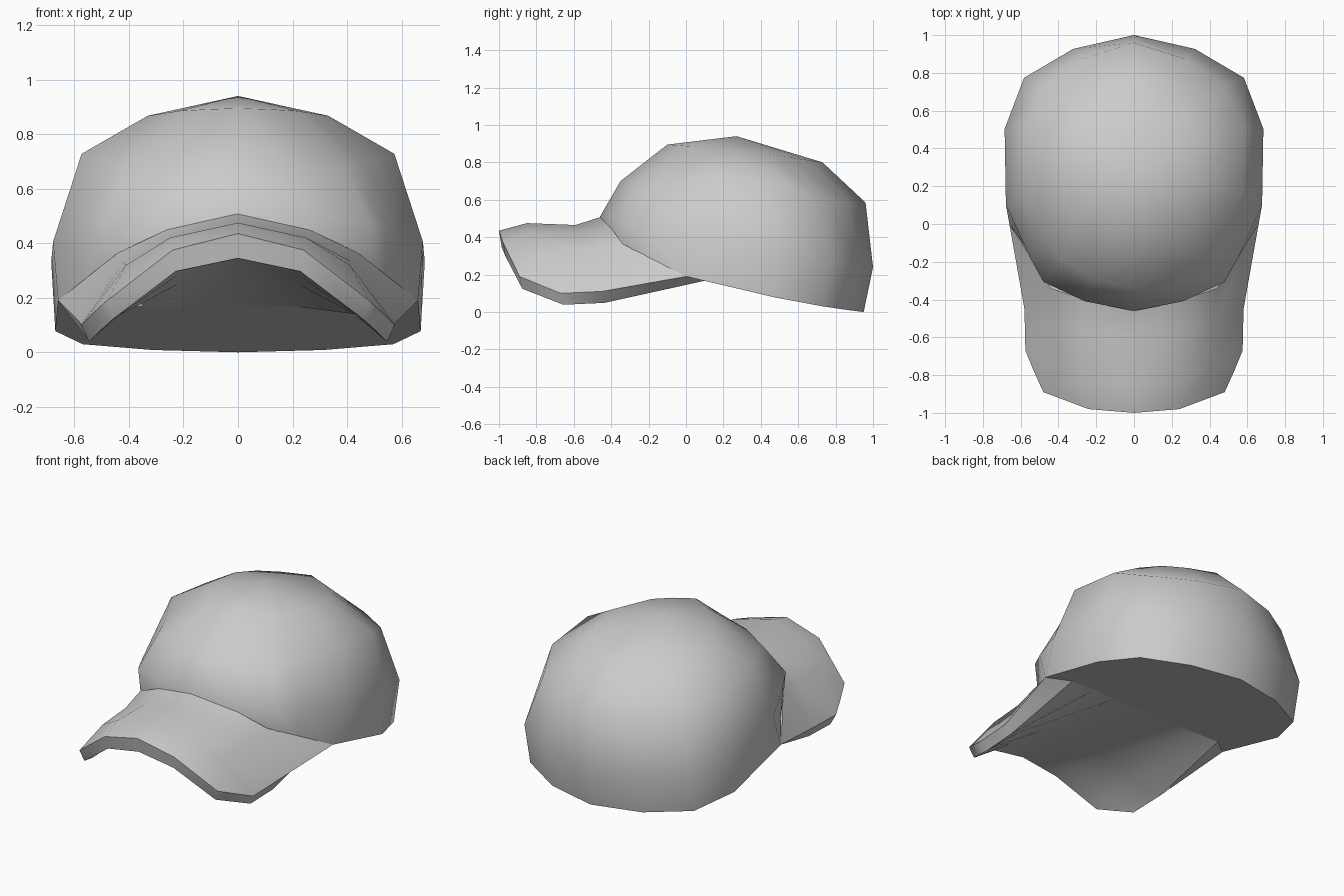
import bpy
import bmesh
from math import radians
from mathutils import Vector

cube = bpy.data.objects.get("Cube")
if cube:
    bpy.data.objects.remove(cube, do_unlink=True)

grey = bpy.data.materials.new("cap grey")
grey.use_nodes = True
colour = (0.6, 0.6, 0.6, 1)
grey.diffuse_color = colour
grey.node_tree.nodes["Principled BSDF"].inputs["Base Color"].default_value = colour


def finish(name, bm, angle):
    """Turn a bmesh into a smooth shaded object that keeps its hard edges."""
    bmesh.ops.recalc_face_normals(bm, faces=bm.faces)
    mesh = bpy.data.meshes.new(name)
    bm.to_mesh(mesh)
    bm.free()
    mesh.materials.append(grey)
    obj = bpy.data.objects.new(name, mesh)
    bpy.context.collection.objects.link(obj)
    bpy.ops.object.select_all(action="DESELECT")
    obj.select_set(True)
    bpy.context.view_layer.objects.active = obj
    bpy.ops.object.shade_smooth_by_angle(angle=radians(angle))


def bridge(bm, a, b):
    for i in range(len(a)):
        j = (i + 1) % len(a)
        bm.faces.new((a[i], a[j], b[j], b[i]))


# Crown: tilted rings sharing one rounded outline
half = [(0, 1), (.47, .9), (.85, .69), (1, .32), (.99, -.23),
        (.8, -.62), (.7, -.79), (.38, -.93), (0, -1)]
outline = half + [(-x, y) for x, y in half[-2:0:-1]]
# front y, front z, back y, back z, half width, side lift, corner rounding, corner droop
levels = [(-.44, .36, .95, 0, .67, -.05, 0, 0),
          (-.46, .51, 1, .24, .685, 0, 0, 0),
          (-.35, .70, .96, .585, .59, .085, .08, .16),
          (-.1, .895, .73, .80, .355, .01, .25, 0)]
bm = bmesh.new()
rings = []
for fy, fz, by, bz, width, lift, rounding, droop in levels:
    ring = []
    for x, y in outline:
        corner = abs(x * y)
        x, y = x * (1 - rounding * corner), y * (1 - rounding * corner)
        t = (y + 1) / 2
        z = fz + (bz - fz) * t + lift * (1 - y * y) - droop * corner ** 2
        ring.append(bm.verts.new((x * width, fy + (by - fy) * t, z)))
    rings.append(ring)
# Rim corners that meet the brim
rim_corner = (.66, 0, .19)
rings[0][4].co = rim_corner
rings[0][-4].co = (-rim_corner[0], *rim_corner[1:])
for low, high in zip(rings, rings[1:]):
    bridge(bm, low, high)
top = bm.verts.new((0, .27, .94))
for i, v in enumerate(rings[-1]):
    bm.faces.new((v, rings[-1][i - 1], top))
# Flat underside, from the back of the rim to the brim
bm.faces.new(rings[0][-4:] + rings[0][:5])
finish("crown", bm, 60)

# Brim: arched rows from the front lip back to the crown, centre to side
rows = [[(0, -1, .435), (.24, -.98, .375), (.48, -.89, .19), (.53, -.78, .145)],
        [(0, -.85, .475), (.25, -.83, .42), (.41, -.76, .32), (.575, -.67, .10)],
        [(0, -.59, .465), (.25, -.57, .42), (.42, -.52, .33), (.58, -.45, .11)],
        [(0, -.45, .51), (.26, -.40, .45), (.44, -.34, .365), rim_corner]]
depths = [0, .14, .38, 1]
rear_x = [0, .22, .38, .54]


def drop(point):
    """Lower lip point below a point of the top surface."""
    x, y, z = point
    return Vector((x * .95, y + .015, z - .06 - .03 * (1 - x / .6)))


def under(row, col):
    """Underside runs straight from the lip to the front of the rim."""
    rear = Vector((rear_x[col], .1, .167))
    if col == 3:
        return rear if row == 3 else drop(rows[row][col])
    return drop(rows[0][col]).lerp(rear, depths[row])


def full(row):
    return [(-x, y, z) for x, y, z in row[:0:-1]] + row


bm = bmesh.new()
loops = []
for r, row in enumerate(rows):
    below = [tuple(under(r, c)) for c in range(4)]
    loops.append([bm.verts.new(p) for p in full(row) + full(below)[::-1]])
for front, back in zip(loops, loops[1:]):
    bridge(bm, front, back)
# Front lip
lip = loops[0]
n = len(lip)
for i in range(n // 2 - 1):
    bm.faces.new((lip[i], lip[i + 1], lip[n - 2 - i], lip[n - 1 - i]))
finish("brim", bm, 45)
